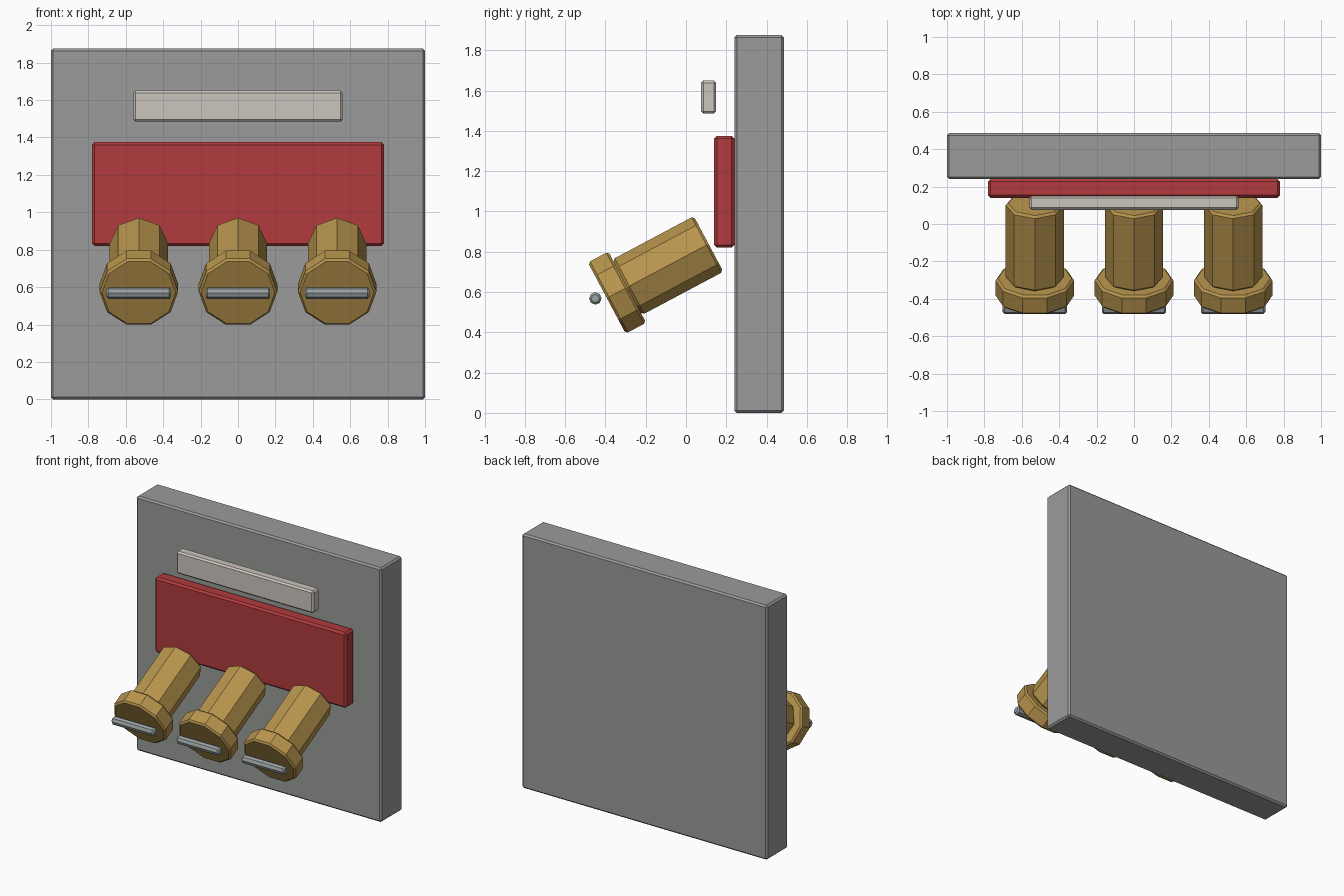
import bpy, bmesh, math
from mathutils import Matrix, Vector

cube = bpy.data.objects.get("Cube")
if cube:
    bpy.data.objects.remove(cube, do_unlink=True)


def material(name, r, g, b):
    mat = bpy.data.materials.new(name)
    mat.use_nodes = True
    mat.diffuse_color = (r, g, b, 1)
    mat.node_tree.nodes["Principled BSDF"].inputs["Base Color"].default_value = (r, g, b, 1)
    return mat


GREY = material("plate_grey", 0.32, 0.33, 0.32)
RED = material("panel_red", 0.44, 0.043, 0.047)
CREAM = material("strip_cream", 0.60, 0.56, 0.51)
BRASS = material("brass", 0.48, 0.30, 0.075)
STEEL = material("pin_steel", 0.32, 0.35, 0.36)


def finish(name, bm, mat):
    mesh = bpy.data.meshes.new(name)
    bm.to_mesh(mesh)
    bm.free()
    mesh.materials.append(mat)
    obj = bpy.data.objects.new(name, mesh)
    bpy.context.collection.objects.link(obj)
    return obj


def chamfer(bm, edges, width):
    bmesh.ops.bevel(bm, geom=edges, offset=width, segments=1, affect='EDGES')


def box(name, low, high, width, mat):
    """Chamfered block between two corners."""
    low, high = Vector(low), Vector(high)
    bm = bmesh.new()
    bmesh.ops.create_cube(bm, size=1)
    bmesh.ops.scale(bm, vec=high - low, verts=bm.verts)
    bmesh.ops.translate(bm, vec=(low + high) / 2, verts=bm.verts)
    chamfer(bm, bm.edges[:], width)
    return finish(name, bm, mat)


def prism(name, sides, radius, start, end, spin, width, mat):
    """Flat-sided cylinder from start to end with chamfered rims."""
    start, end = Vector(start), Vector(end)
    axis = end - start
    bm = bmesh.new()
    bmesh.ops.create_cone(bm, cap_ends=True, segments=sides, radius1=radius,
                          radius2=radius, depth=axis.length)
    rims = [e for e in bm.edges if abs(e.verts[0].co.z - e.verts[1].co.z) < 1e-4]
    chamfer(bm, rims, width)
    turn = axis.to_track_quat('Z', 'Y').to_matrix().to_4x4()
    place = Matrix.Translation((start + end) / 2) @ turn
    bm.transform(place @ Matrix.Rotation(spin, 4, 'Z'))
    return finish(name, bm, mat)


# Wall plate, red panel and label strip
box("back_plate", (-1, 0.24, 0), (1, 0.486, 1.875), 0.012, GREY)
box("red_panel", (-0.78, 0.14, 0.82), (0.78, 0.24, 1.375), 0.014, RED)
box("label_strip", (-0.56, 0.075, 1.485), (0.56, 0.15, 1.65), 0.012, CREAM)

# Three tilted brass plugs, each with a collar and a cross pin
tilt = math.radians(28)
along = Vector((0, math.cos(tilt), math.sin(tilt)))
for side, x in (("right", -0.53), ("middle", 0), ("left", 0.53)):
    front = Vector((x, -0.393, 0.57))
    joint = front + along * 0.115
    prism(side + "_plug_collar", 10, 0.21, front, joint, math.radians(90), 0.012, BRASS)
    prism(side + "_plug_body", 8, 0.156, joint, front + along * 0.572, 0, 0.012, BRASS)
    pin = Vector((x, -0.45, 0.568))
    half = Vector((0.172, 0, 0))
    prism(side + "_plug_pin", 8, 0.031, pin - half, pin + half, 0, 0.01, STEEL)
